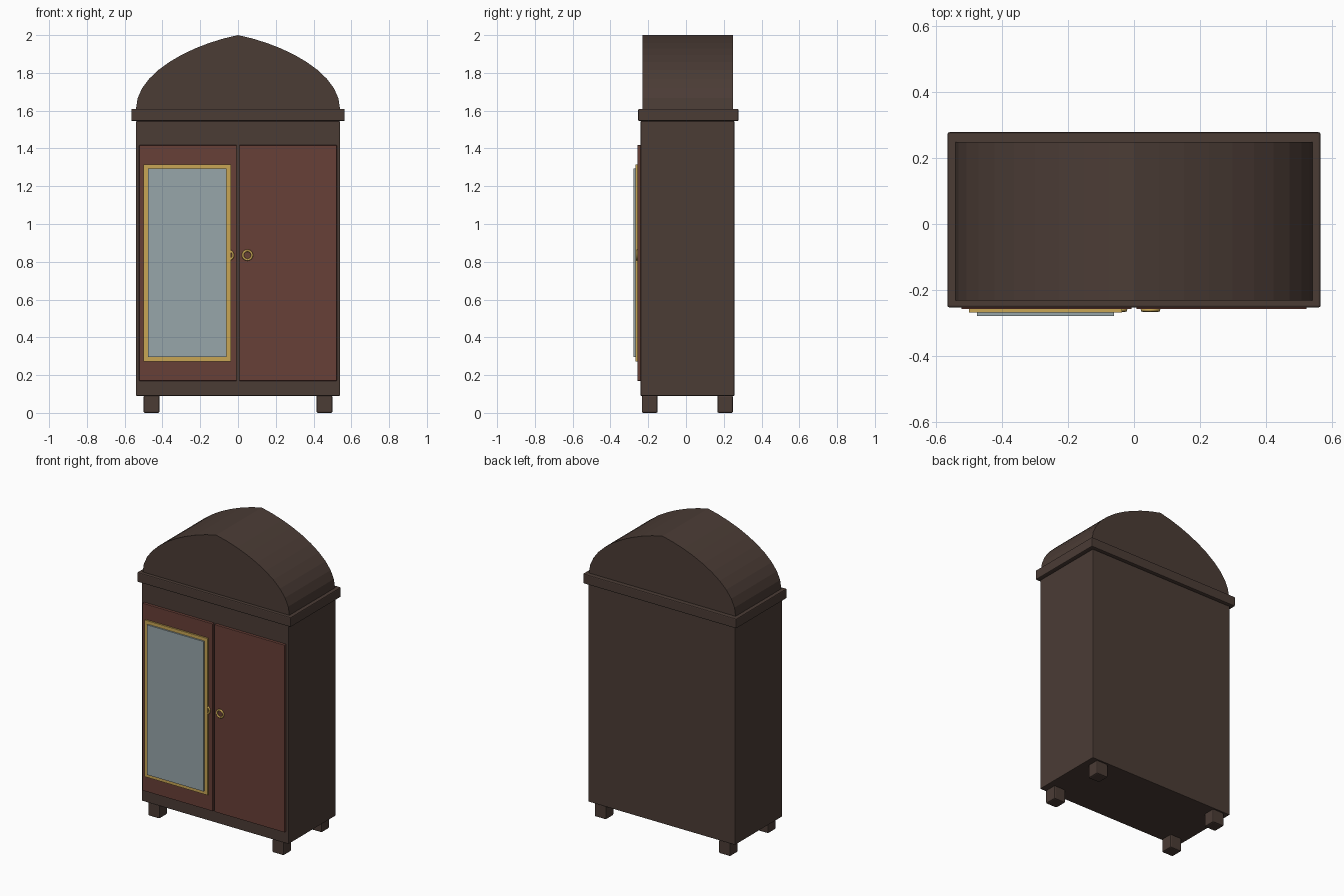
import bpy, bmesh
from math import pi

if "Cube" in bpy.data.objects:
    bpy.data.objects.remove(bpy.data.objects["Cube"])


def material(name, rgb):
    m = bpy.data.materials.new(name)
    m.diffuse_color = (*rgb, 1)
    m.use_nodes = True
    m.node_tree.nodes["Principled BSDF"].inputs["Base Color"].default_value = m.diffuse_color
    return m


WOOD = material("dark_wood", (0.07, 0.045, 0.036))
RED = material("red_wood", (0.136, 0.05, 0.038))
GOLD = material("gilt", (0.58, 0.38, 0.09))
GLASS = material("mirror_glass", (0.31, 0.38, 0.40))


def box(name, x, y, z, mat, bevel=0.0):
    """Box from (min, max) ranges, with optional bevelled edges."""
    bpy.ops.mesh.primitive_cube_add(size=1)
    ob = bpy.context.object
    ob.name = name
    for v in ob.data.vertices:
        for i, (a, b) in enumerate((x, y, z)):
            v.co[i] = (a + b) / 2 + v.co[i] * (b - a)
    if bevel:
        mod = ob.modifiers.new("bevel", 'BEVEL')
        mod.width = bevel
        mod.segments = 2
    ob.data.materials.append(mat)
    return ob


# cabinet body and cornice
box("cabinet_body", (-0.54, 0.54), (-0.24, 0.256), (0.09, 1.545), WOOD, 0.004)
box("cornice", (-0.565, 0.565), (-0.253, 0.278), (1.545, 1.61), WOOD, 0.006)

# block feet
for sx, side in ((-1, "left"), (1, "right")):
    for y, end in (((-0.234, -0.15), "front"), ((0.166, 0.249), "back")):
        box(f"{end}_{side}_foot", sorted((sx * 0.415, sx * 0.5)), y, (0, 0.092), WOOD, 0.008)

# doors and ring pulls
for sx, side in ((-1, "left"), (1, "right")):
    box(f"{side}_door", sorted((sx * 0.007, sx * 0.523)), (-0.258, -0.235), (0.17, 1.417), RED, 0.002)
    bpy.ops.mesh.primitive_torus_add(location=(sx * 0.05, -0.26, 0.835), rotation=(pi / 2, 0, 0),
                                     major_radius=0.024, minor_radius=0.006,
                                     major_segments=24, minor_segments=8)
    ring = bpy.context.object
    ring.name = f"{side}_ring_pull"
    ring.data.materials.append(GOLD)
    bpy.ops.object.shade_smooth()

# gilt frame with mirror on the left door
box("mirror_frame", (-0.50, -0.037), (-0.268, -0.257), (0.272, 1.315), GOLD)
box("mirror", (-0.476, -0.06), (-0.278, -0.266), (0.295, 1.293), GLASS)

# pointed arch crown: bezier half profile, mirrored and extruded
P = ((0.54, 1.61), (0.54, 1.80), (0.25, 1.95), (0.0, 2.0))
N = 10
half = []
for k in range(N + 1):
    t = k / N
    w = ((1 - t) ** 3, 3 * t * (1 - t) ** 2, 3 * t * t * (1 - t), t ** 3)
    half.append([sum(wi * p[i] for wi, p in zip(w, P)) for i in (0, 1)])
outline = half + [(-x, z) for x, z in reversed(half[:-1])]
bm = bmesh.new()
face = bm.faces.new([bm.verts.new((x, -0.231, z)) for x, z in outline])
res = bmesh.ops.extrude_face_region(bm, geom=[face])
bmesh.ops.translate(bm, vec=(0, 0.48, 0),
                    verts=[g for g in res["geom"] if isinstance(g, bmesh.types.BMVert)])
bmesh.ops.recalc_face_normals(bm, faces=bm.faces)
me = bpy.data.meshes.new("arched_crown")
bm.to_mesh(me)
bm.free()
me.materials.append(WOOD)
bpy.context.collection.objects.link(bpy.data.objects.new("arched_crown", me))
